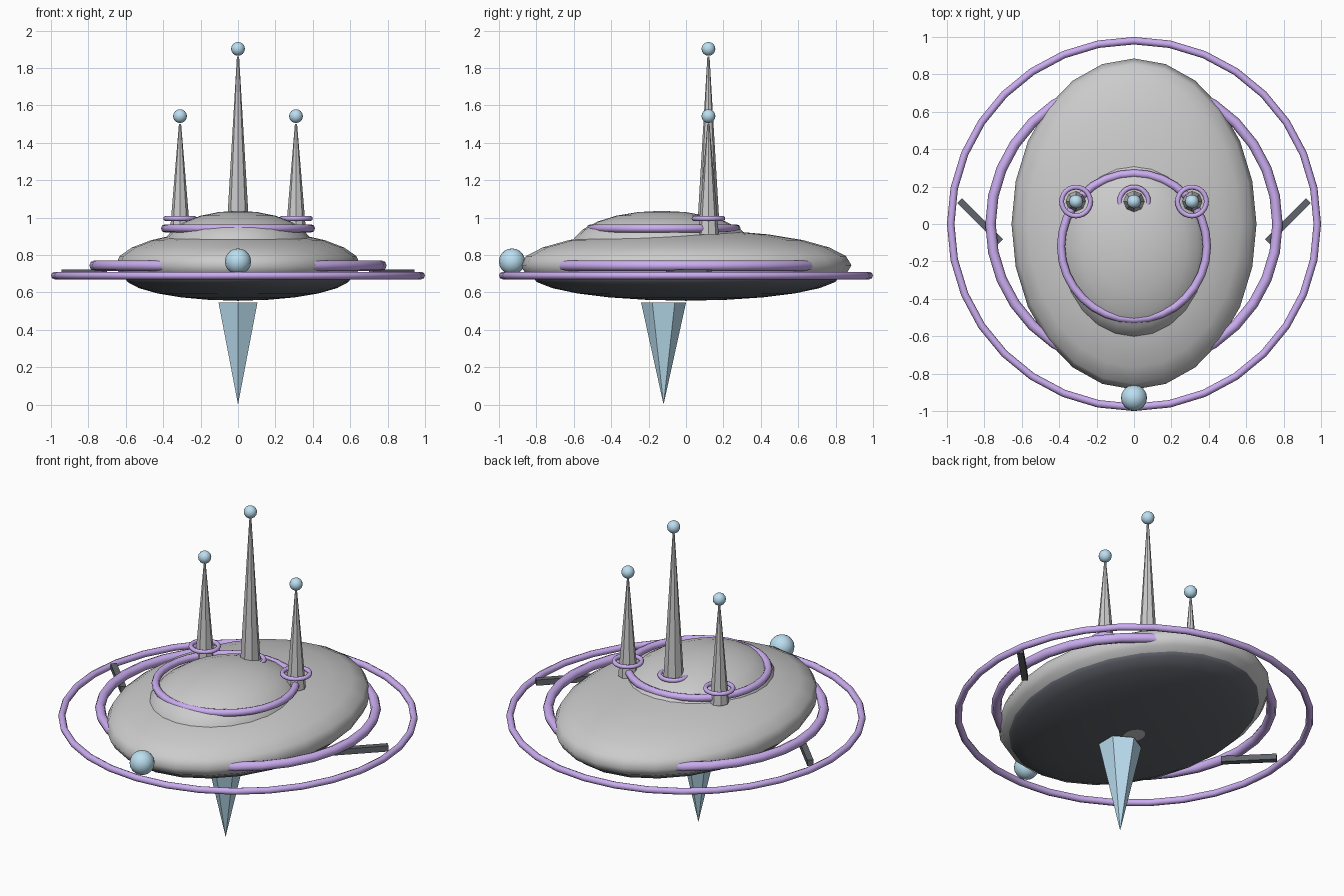
import bpy
from math import radians

if "Cube" in bpy.data.objects:
    bpy.data.objects.remove(bpy.data.objects["Cube"])


def material(name, rgb):
    m = bpy.data.materials.new(name)
    m.diffuse_color = (*rgb, 1)
    m.use_nodes = True
    m.node_tree.nodes["Principled BSDF"].inputs["Base Color"].default_value = m.diffuse_color
    return m


PURPLE = material("purple_trim", (0.60, 0.42, 0.88))
BLUE = material("blue_glow", (0.50, 0.74, 0.88))
DARK = material("dark_metal", (0.12, 0.13, 0.15))


def finish(name, mat=None, smooth=True):
    ob = bpy.context.object
    ob.name = name
    if mat:
        ob.data.materials.append(mat)
    bpy.ops.object.transform_apply(location=False, rotation=True, scale=True)
    if smooth:
        bpy.ops.object.shade_smooth()
    return ob


def ellipsoid(name, loc, radii, mat=None, seg=24, rings=12):
    bpy.ops.mesh.primitive_uv_sphere_add(segments=seg, ring_count=rings, radius=1, location=loc)
    bpy.context.object.scale = radii
    return finish(name, mat)


def ring(name, loc, major, minor, seg=32):
    bpy.ops.mesh.primitive_torus_add(location=loc, major_radius=major, minor_radius=minor,
                                     major_segments=seg, minor_segments=8)
    return finish(name, PURPLE)


def cone(name, x, y, z0, z1, r0, r1, sides, mat=None):
    bpy.ops.mesh.primitive_cone_add(vertices=sides, radius1=r0, radius2=r1, depth=z1 - z0,
                                    location=(x, y, (z0 + z1) / 2))
    return finish(name, mat, smooth=False)


# Saucer body: upper hull, dark underside, raised dome
ellipsoid("upper_hull", (0, 0, 0.745), (0.655, 0.885, 0.19))
ellipsoid("lower_hull", (0, 0, 0.69), (0.612, 0.826, 0.1345), DARK)
ellipsoid("dome", (0, -0.13, 0.84), (0.40, 0.485, 0.196))

# Horizontal rings
ring("outer_ring", (0, 0, 0.69), 0.98, 0.02)
ring("inner_ring", (0, 0, 0.743), 0.767, 0.028)
ring("dome_ring", (0, -0.12, 0.942), 0.39, 0.022)

# Spires with tip globes and base rings
for name, x, z0, z1, r in (("center", 0, 0.94, 1.86, 0.06),
                           ("left", -0.31, 0.91, 1.50, 0.055),
                           ("right", 0.31, 0.91, 1.50, 0.055)):
    cone(name + "_spire", x, 0.12, z0, z1, r, 0.006, 8)
    ellipsoid(name + "_spire_globe", (x, 0.12, z1 + 0.042), (0.037,) * 3, BLUE, 16, 8)
    ring(name + "_spire_ring", (x, 0.12, 0.995), 0.077, 0.013, 24)

# Diagonal struts joining the inner and outer rings
for name, side in (("left", -1), ("right", 1)):
    bpy.ops.mesh.primitive_cube_add(size=1, location=(side * 0.822, 0.015, 0.705),
                                    rotation=(0, 0, side * radians(45)))
    bpy.context.object.scale = (0.31, 0.035, 0.035)
    finish(name + "_strut", DARK, smooth=False)

# Nose globe and the hanging crystal
ellipsoid("nose_globe", (0, -0.93, 0.765), (0.07,) * 3, BLUE, 16, 10)
cone("keel_crystal", 0, -0.12, 0, 0.545, 0, 0.12, 6, BLUE)
